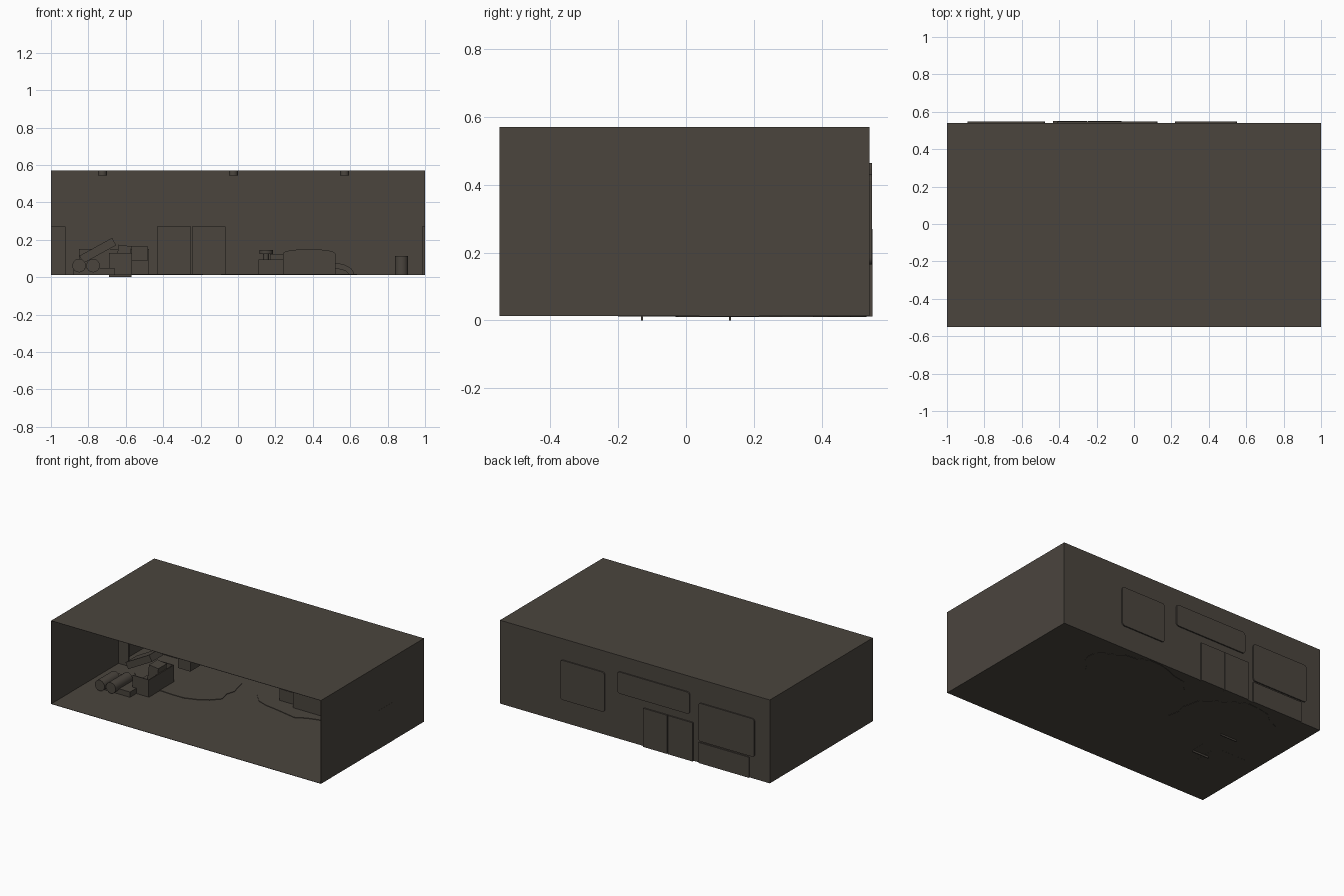
import bpy, bmesh, math, random
from mathutils import Matrix, Vector

if "Cube" in bpy.data.objects:
    bpy.data.objects.remove(bpy.data.objects["Cube"])

random.seed(4)
mat = bpy.data.materials.new("dark_brown")
mat.diffuse_color = (0.069, 0.059, 0.048, 1)
mat.use_nodes = True
mat.node_tree.nodes["Principled BSDF"].inputs["Base Color"].default_value = mat.diffuse_color


def finish(name, bm, smooth=False):
    me = bpy.data.meshes.new(name)
    bmesh.ops.recalc_face_normals(bm, faces=bm.faces)
    bm.to_mesh(me)
    bm.free()
    me.materials.append(mat)
    ob = bpy.data.objects.new(name, me)
    bpy.context.collection.objects.link(ob)
    if smooth:
        bpy.context.view_layer.objects.active = ob
        ob.select_set(True)
        bpy.ops.object.shade_smooth_by_angle(angle=math.radians(35))
        ob.select_set(False)
    return ob


def box(name, x0, x1, y0, y1, z0, z1, tilt=0, turn=0):
    bm = bmesh.new()
    m = (Matrix.Translation(((x0 + x1) / 2, (y0 + y1) / 2, (z0 + z1) / 2))
         @ Matrix.Rotation(turn, 4, 'Z') @ Matrix.Rotation(tilt, 4, 'Y')
         @ Matrix.Diagonal((x1 - x0, y1 - y0, z1 - z0, 1)))
    bmesh.ops.create_cube(bm, size=1, matrix=m)
    return finish(name, bm)


def cylinder(name, loc, r, h, rot=None, sides=24):
    bm = bmesh.new()
    m = Matrix.Translation(loc) @ (rot or Matrix())
    bmesh.ops.create_cone(bm, cap_ends=True, segments=sides, radius1=r, radius2=r, depth=h, matrix=m)
    return finish(name, bm, True)


def prism(name, pts, vec):
    """Extrude a flat outline along a vector."""
    bm = bmesh.new()
    f = bm.faces.new([bm.verts.new(p) for p in pts])
    g = bmesh.ops.extrude_face_region(bm, geom=[f], use_keep_orig=True)
    bmesh.ops.translate(bm, vec=vec, verts=[v for v in g["geom"] if isinstance(v, bmesh.types.BMVert)])
    return finish(name, bm)


def rounded_panel(name, x0, x1, z0, z1, r=0.018):
    pts = []
    for cx, cz, a0 in ((x1 - r, z1 - r, 0), (x0 + r, z1 - r, 90), (x0 + r, z0 + r, 180), (x1 - r, z0 + r, 270)):
        for k in range(5):
            a = math.radians(a0 + k * 22.5)
            pts.append((cx + r * math.cos(a), 0.541, cz + r * math.sin(a)))
    return prism(name, pts, (0, 0.008, 0))


# room shell: thin walls, open at the front
X, Y0, Y1, Z0, Z1 = 1, -0.55, 0.541, 0.0145, 0.571
T = 0.002
box("floor", -X, X, Y0, Y1, Z0 - T, Z0)
box("ceiling", -X, X, Y0, Y1, Z1 - T, Z1)
box("back_wall", -X, X, Y1 - T, Y1, Z0 - T, Z1)
box("left_wall", -X, -X + T, Y0, Y1, Z0 - T, Z1)
box("right_wall", X - T, X, Y0, Y1, Z0 - T, Z1)

# windows and doors
rounded_panel("window_square", 0.22, 0.55, 0.165, 0.43)
rounded_panel("window_wide", -0.41, 0.125, 0.32, 0.465)
rounded_panel("window_left", -0.89, -0.475, 0.16, 0.415)
box("double_door_left", -0.433, -0.252, 0.53, 0.55, 0.011, 0.27)
box("double_door_right", -0.246, -0.068, 0.53, 0.55, 0.011, 0.27)
box("right_side_door", 0.985, 1.0005, 0.04, 0.215, 0.012, 0.27)
box("left_side_door", -1, -0.923, 0.16, 0.172, 0.014, 0.27)
box("back_cabinet", -0.85, -0.475, 0.42, 0.548, 0.012, 0.15)

# ceiling lamps
for i, x in enumerate((-0.725, -0.025, 0.57)):
    cylinder(f"ceiling_lamp_{i}", (x, 0, 0.556), 0.024, 0.024)


# irregular floor mats
def mat_patch(name, cx, cy, rx, ry):
    pts = []
    for i in range(26):
        a = i / 26 * math.tau
        k = random.uniform(0.86, 1.03)
        pts.append((cx + rx * k * math.cos(a), cy + ry * k * math.sin(a), 0.0105))
    prism(name, pts, (0, 0, 0.0075))


mat_patch("floor_patch_left", -0.51, 0.23, 0.36, 0.28)
mat_patch("floor_patch_right", 0.28, 0.33, 0.37, 0.2)

# bench with end panels
for y in (-0.13, 0.13):
    box("bench_end", -0.69, -0.57, y - 0.003, y + 0.003, 0, 0.13)
box("bench_back", -0.573, -0.567, -0.13, 0.13, 0.012, 0.13)
box("bench_seat", -0.69, -0.57, -0.13, 0.13, 0.06, 0.07)
box("bench_crate", -0.645, -0.575, -0.03, 0.06, 0.07, 0.17, tilt=0.12)
box("side_crate", -0.57, -0.48, 0.18, 0.29, 0.09, 0.165)
box("leaning_board", -0.85, -0.65, 0.02, 0.14, 0.12, 0.165, tilt=-0.5)

# rolled cushions lying at the left
along = Matrix.Rotation(math.radians(90), 4, 'X')
for i, (x, y, h) in enumerate(((-0.85, -0.17, 0.16), (-0.775, -0.15, 0.18))):
    cylinder(f"rolled_cushion_{i}", (x, y, 0.062), 0.036, h, along)
box("cushion_base", -0.88, -0.66, -0.2, -0.02, 0.012, 0.05)

# domed tub with side block, tap and curved spout
dome = [(0.24, 0.0145)] + [(0.38 - 0.14 * math.cos(a * math.pi / 10), 0.128 + 0.022 * math.sin(a * math.pi / 10))
                           for a in range(11)] + [(0.52, 0.0145)]
prism("domed_tub", [(x, 0.24, z) for x, z in dome], (0, 0.24, 0))
box("tub_block", 0.11, 0.24, 0.28, 0.44, 0.011, 0.095)
box("tub_shelf", 0.17, 0.24, 0.3, 0.42, 0.095, 0.125)
cylinder("tap_stem", (0.15, 0.35, 0.115), 0.015, 0.045)
cylinder("tap_wheel", (0.15, 0.35, 0.135), 0.036, 0.02)
arc = [math.radians(a) for a in range(0, 91, 15)]
outer = [(0.52 + 0.1 * math.sin(a), 0.0145 + 0.06 * math.cos(a)) for a in arc]
inner = [(0.52 + 0.07 * math.sin(a), 0.0145 + 0.03 * math.cos(a)) for a in reversed(arc)]
prism("curved_spout", [(x, 0.33, z) for x, z in outer + inner], (0, 0.06, 0))

# standing bin
cylinder("bin", (0.875, 0.3, 0.064), 0.035, 0.1)
